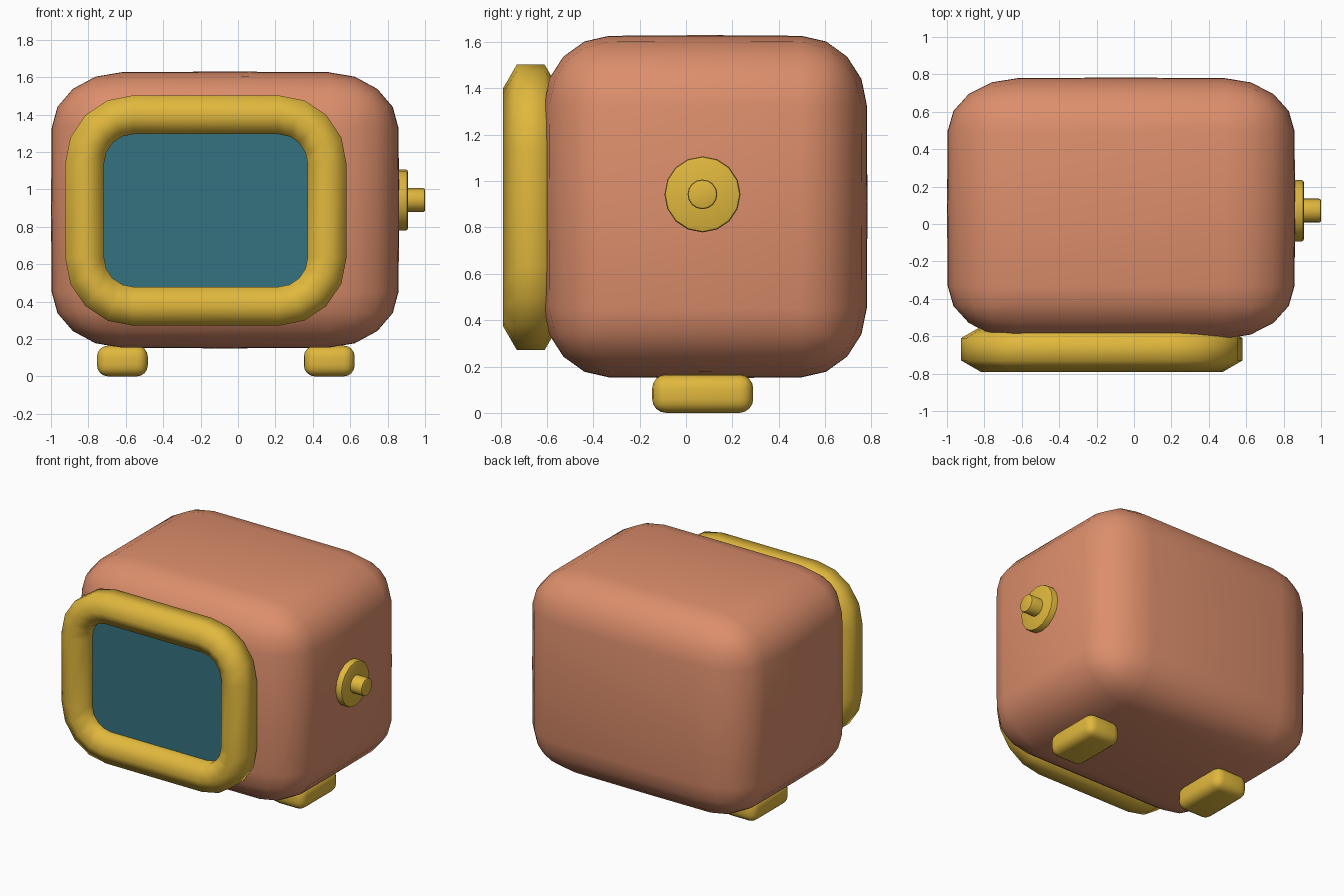
import bpy, bmesh, math
from mathutils import Matrix, Vector

if "Cube" in bpy.data.objects:
    bpy.data.objects.remove(bpy.data.objects["Cube"])


def material(name, rgb):
    m = bpy.data.materials.new(name)
    m.diffuse_color = (*rgb, 1)
    m.use_nodes = True
    m.node_tree.nodes["Principled BSDF"].inputs["Base Color"].default_value = m.diffuse_color
    return m


CLAY = material("clay orange", (0.72, 0.272, 0.15))
GOLD = material("mustard yellow", (0.75, 0.48, 0.047))
TEAL = material("screen teal", (0.035, 0.168, 0.22))


def finish(name, bm, mat, angle=80):
    bmesh.ops.recalc_face_normals(bm, faces=bm.faces)
    me = bpy.data.meshes.new(name)
    bm.to_mesh(me)
    bm.free()
    me.materials.append(mat)
    ob = bpy.data.objects.new(name, me)
    bpy.context.collection.objects.link(ob)
    bpy.ops.object.select_all(action='DESELECT')
    ob.select_set(True)
    bpy.context.view_layer.objects.active = ob
    bpy.ops.object.shade_smooth_by_angle(angle=math.radians(angle))
    return ob


def rounded_rect(cx, cz, hw, hh, r, seg=4):
    """Outline points (x, z) of a rounded rectangle."""
    pts = []
    for q, (sx, sz) in enumerate([(1, 1), (-1, 1), (-1, -1), (1, -1)]):
        for i in range(seg + 1):
            a = math.radians(90 * (q + i / seg))
            pts.append((cx + sx * (hw - r) + r * math.cos(a),
                        cz + sz * (hh - r) + r * math.sin(a)))
    return pts


# Body: bevelled unit cube, slightly bulged faces, stretched to size
bm = bmesh.new()
bmesh.ops.create_cube(bm, size=1)
bmesh.ops.subdivide_edges(bm, edges=bm.edges[:], cuts=1, use_grid_fill=True)
rim = [e for e in bm.edges if e.calc_face_angle() > 1]
bmesh.ops.bevel(bm, geom=rim, offset=0.2, segments=4, profile=0.5, affect='EDGES')
for v in bm.verts:
    c = v.co.copy()
    for i in range(3):
        j, k = (i + 1) % 3, (i + 2) % 3
        v.co[i] = c[i] * (0.988 + 0.012 * (1 - 4 * c[j] ** 2) * (1 - 4 * c[k] ** 2))
    v.co = Vector((v.co.x * 1.862, v.co.y * 1.40, v.co.z * 1.48)) + Vector((-0.069, 0.083, 0.89))
finish("body", bm, CLAY)

# Screen frame: six-sided tube swept round a rounded rectangle
CX, CZ = -0.172, 0.887
bm = bmesh.new()
rings = []
for k in range(6):
    a = math.radians(30 + 60 * k)
    o, y = 0.12 * math.cos(a), -0.67 + 0.12 * math.sin(a)
    rings.append([bm.verts.new((x, y, z)) for x, z in
                  rounded_rect(CX, CZ, 0.648 + o, 0.512 + o, 0.26 + o)])
n = len(rings[0])
for k in range(6):
    r0, r1 = rings[k], rings[(k + 1) % 6]
    for i in range(n):
        bm.faces.new((r0[i], r0[(i + 1) % n], r1[(i + 1) % n], r1[i]))
finish("screen_frame", bm, GOLD)

# Screen: flat slab inside the frame
bm = bmesh.new()
face = bm.faces.new([bm.verts.new((x, -0.67, z)) for x, z in
                     rounded_rect(CX, CZ, 0.56, 0.424, 0.17)])
ext = bmesh.ops.extrude_face_region(bm, geom=[face], use_keep_orig=True)
for v in ext["geom"]:
    if isinstance(v, bmesh.types.BMVert):
        v.co.y += 0.07
finish("screen", bm, TEAL, 30)

# Feet: rounded blocks
for side, x in (("left", -0.618), ("right", 0.488)):
    bm = bmesh.new()
    bmesh.ops.create_cube(bm, size=1, matrix=Matrix.Translation((x, 0.072, 0.0825))
                          @ Matrix.Diagonal((0.272, 0.436, 0.165, 1)))
    bmesh.ops.bevel(bm, geom=bm.edges[:], offset=0.06, segments=4, profile=0.5, affect='EDGES')
    finish(side + "_foot", bm, GOLD)

# Side dial: disc and small knob pointing along +x
for name, r, x0, x1, bev in (("dial_disc", 0.164, 0.82, 0.908, 0.012),
                             ("dial_knob", 0.064, 0.85, 1.0, 0.01)):
    bm = bmesh.new()
    bmesh.ops.create_cone(bm, cap_ends=True, segments=16, radius1=r, radius2=r, depth=x1 - x0,
                          matrix=Matrix.Translation(((x0 + x1) / 2, 0.071, 0.943))
                          @ Matrix.Rotation(math.radians(90), 4, 'Y'))
    outer = [e for e in bm.edges if all(abs(v.co.x - x1) < 1e-4 for v in e.verts)]
    bmesh.ops.bevel(bm, geom=outer, offset=bev, segments=2, profile=0.5, affect='EDGES')
    finish(name, bm, GOLD, 35)
